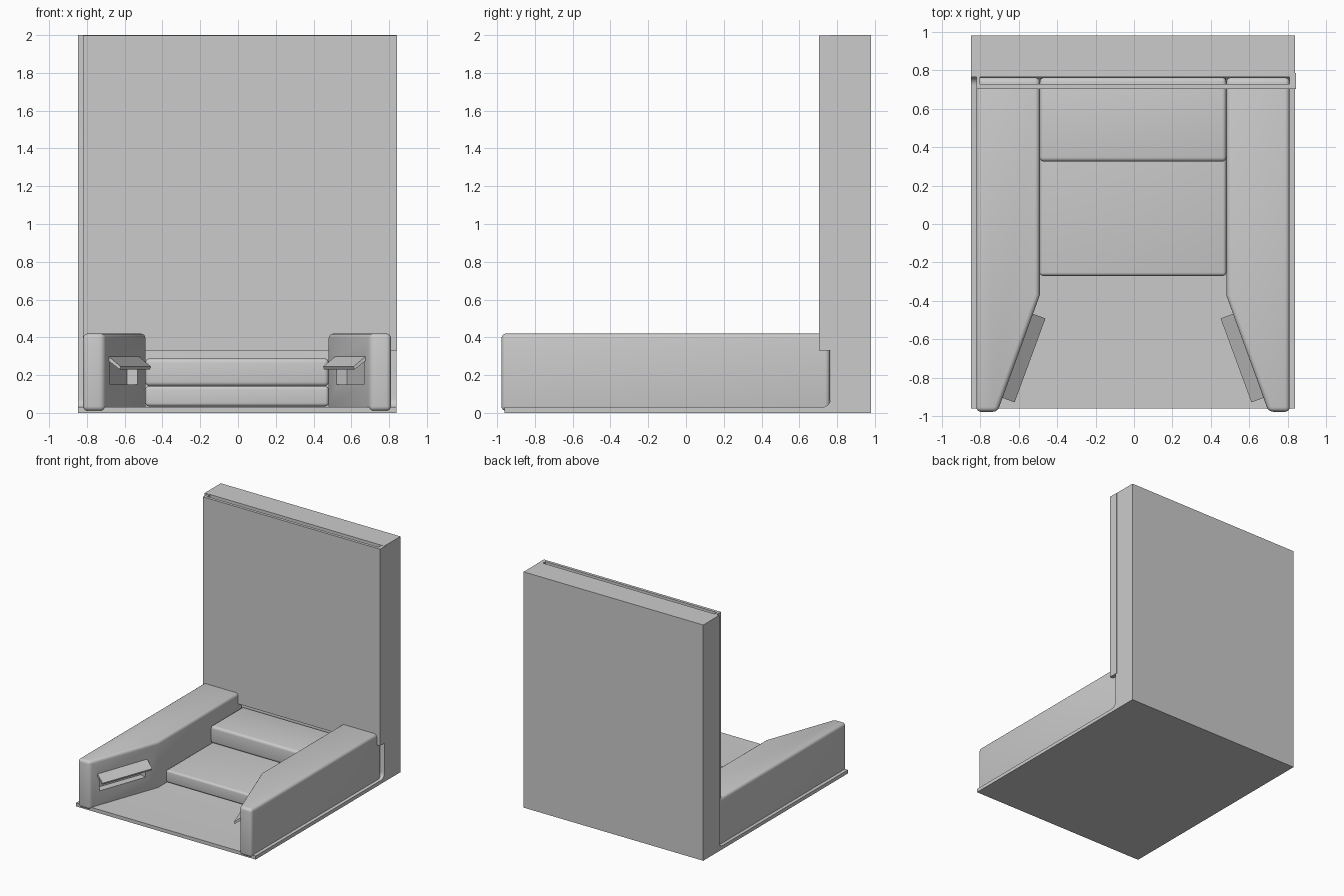
import bpy, bmesh, math
from mathutils import Vector

if "Cube" in bpy.data.objects:
    bpy.data.objects.remove(bpy.data.objects["Cube"])

CX = -0.005  # symmetry plane of the sofa


def prism(name, profile, sweep, bevel=0.0, segments=4):
    """Extrude a 3D polygon along a vector, optionally rounding its sharp edges."""
    bm = bmesh.new()
    face = bm.faces.new([bm.verts.new(p) for p in profile])
    ext = bmesh.ops.extrude_face_region(bm, geom=[face], use_keep_orig=True)
    moved = [g for g in ext["geom"] if isinstance(g, bmesh.types.BMVert)]
    bmesh.ops.translate(bm, verts=moved, vec=Vector(sweep))
    bmesh.ops.recalc_face_normals(bm, faces=bm.faces[:])
    if bevel:
        edges = [e for e in bm.edges if e.calc_face_angle(0) > math.radians(40)]
        bmesh.ops.bevel(bm, geom=edges, offset=bevel, segments=segments,
                        profile=0.5, affect='EDGES', clamp_overlap=True)
    mesh = bpy.data.meshes.new(name)
    bm.to_mesh(mesh)
    bm.free()
    ob = bpy.data.objects.new(name, mesh)
    bpy.context.collection.objects.link(ob)
    return ob


def activate(ob):
    bpy.ops.object.select_all(action='DESELECT')
    ob.select_set(True)
    bpy.context.view_layer.objects.active = ob


def smooth(ob):
    activate(ob)
    bpy.ops.object.shade_smooth_by_angle(angle=math.radians(32))


def block(name, x0, x1, y0, y1, z0, z1, bevel=0.0):
    return prism(name, [(x0, y0, z0), (x1, y0, z0), (x1, y1, z0), (x0, y1, z0)],
                 (0, 0, z1 - z0), bevel)


# Floor and back wall: one L profile with a filleted inner corner
fillet = [(0.72 + 0.045 * math.sin(a), 0.075 - 0.045 * math.cos(a))
          for a in (math.radians(15 * i) for i in range(7))]
outline = [(-0.96, 0), (0.98, 0), (0.98, 2), (0.765, 2)] + fillet[::-1] + [(-0.96, 0.03)]
smooth(prism("floor_and_back_wall", [(-0.848, y, z) for y, z in outline], (1.686, 0, 0)))

# Thin front panel with side flanges, open at top and bottom
channel = [(-0.82, 0.703), (0.842, 0.703), (0.842, 0.785), (0.81, 0.785),
           (0.81, 0.728), (-0.80, 0.728), (-0.80, 0.785), (-0.82, 0.785)]
prism("wall_panel", [(x, y, 0.33) for x, y in channel], (0, 0, 1.668))

# Stacked cushions
smooth(block("lower_cushion", -0.49, 0.48, -0.27, 0.762, 0.035, 0.142, 0.018))
smooth(block("upper_cushion", -0.49, 0.48, 0.325, 0.762, 0.142, 0.288, 0.022))

# Side arms, each with a recessed slot and sloping flap on the angled face
for side, s in (("left", -1), ("right", 1)):
    plan = [(0.815, 0.762), (0.485, 0.762), (0.485, -0.37), (0.705, -0.977), (0.815, -0.977)]
    arm = prism(side + "_arm", [(CX + s * x, y, 0.01) for x, y in plan], (0, 0, 0.41), 0.025)

    along = Vector((s * 0.345, -0.939, 0)).normalized()
    out = Vector((-s * 0.939, -0.345, 0)).normalized()
    mid = Vector((CX + s * 0.5995, -0.686, 0))

    def section(pts, length):
        return [mid - along * length / 2 + out * n + Vector((0, 0, z)) for n, z in pts]

    cutter = prism("slot_cutter",
                   section([(-0.06, 0.15), (0.05, 0.15), (0.05, 0.29), (-0.06, 0.29)], 0.43),
                   along * 0.43)
    cutter.hide_render = True
    mod = arm.modifiers.new("slot", 'BOOLEAN')
    mod.operation = 'DIFFERENCE'
    mod.solver = 'EXACT'
    mod.object = cutter
    activate(arm)
    bpy.ops.object.modifier_apply(modifier=mod.name)
    bpy.data.objects.remove(cutter, do_unlink=True)
    smooth(arm)

    prism(side + "_flap",
          section([(-0.01, 0.282), (0.062, 0.23), (0.068, 0.245), (-0.005, 0.302)], 0.465),
          along * 0.465)
